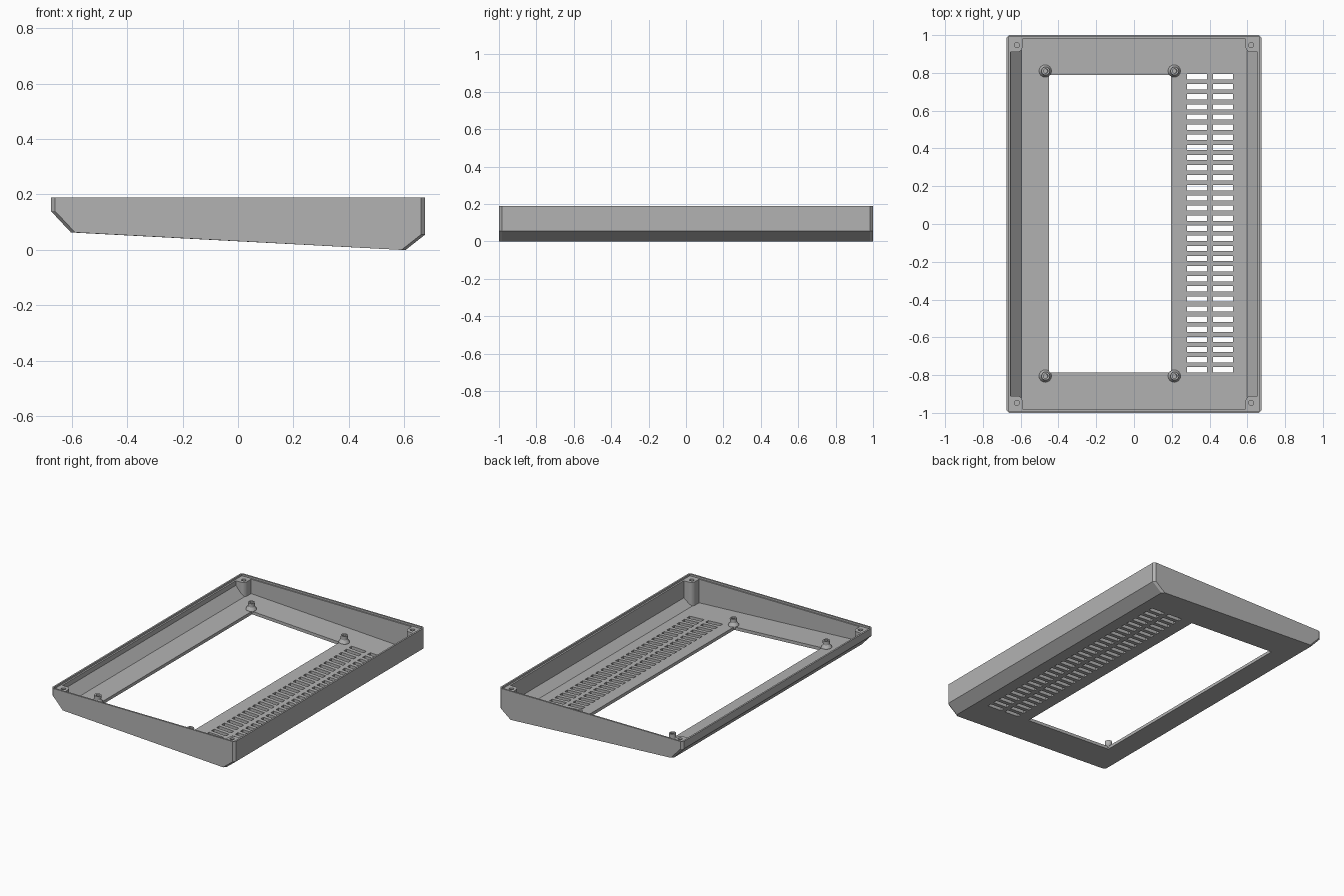
import bpy, bmesh, math
from mathutils import Matrix

if "Cube" in bpy.data.objects:
    bpy.data.objects.remove(bpy.data.objects["Cube"])

grey = bpy.data.materials.new("matte grey")
grey.diffuse_color = (0.45, 0.45, 0.45, 1)
grey.use_nodes = True
grey.node_tree.nodes["Principled BSDF"].inputs["Base Color"].default_value = grey.diffuse_color


def finish(name, bm):
    bmesh.ops.recalc_face_normals(bm, faces=bm.faces)
    me = bpy.data.meshes.new(name)
    bm.to_mesh(me)
    bm.free()
    me.materials.append(grey)
    ob = bpy.data.objects.new(name, me)
    bpy.context.collection.objects.link(ob)
    return ob


def loft(bm, rings):
    """Skin equal-length rings of points and cap both ends."""
    loops = [[bm.verts.new(p) for p in r] for r in rings]
    n = len(loops[0])
    for a, b in zip(loops, loops[1:]):
        for i in range(n):
            j = (i + 1) % n
            bm.faces.new((a[i], a[j], b[j], b[i]))
    bm.faces.new(loops[0])
    bm.faces.new(loops[-1][::-1])


def box(bm, x0, x1, y0, y1, z0, z1):
    pts = [(x0, y0), (x1, y0), (x1, y1), (x0, y1)]
    loft(bm, [[(x, y, z) for x, y in pts] for z in (z0, z1)])


def cut(target, cutter):
    """Subtract the cutter, bake the result, remove the cutter."""
    cutter.hide_render = True
    m = target.modifiers.new("cut", "BOOLEAN")
    m.operation, m.solver, m.object = "DIFFERENCE", "EXACT", cutter
    bpy.context.view_layer.update()
    dg = bpy.context.evaluated_depsgraph_get()
    me = bpy.data.meshes.new_from_object(target.evaluated_get(dg))
    target.modifiers.clear()
    target.data = me
    bpy.data.objects.remove(cutter)


# Outer tray: side profile lofted along y, with chamfered end edges
outer = [(-.675, .19), (-.675, .14), (-.603, .063), (.605, 0), (.675, .055), (.675, .19)]
inset = [(x - math.copysign(.015, x), z) for x, z in outer]
bm = bmesh.new()
loft(bm, [[(x, y, z) for x, z in prof] for y, prof in
          ((-1, inset), (-.985, outer), (.985, outer), (1, inset))])
tray = finish("tray_shell", bm)

# Cavity, keeping rounded screw columns in the corners
inner = [(-.653, .3), (-.653, .147), (-.596, .083), (.597, .021), (.653, .064), (.653, .3)]
bm = bmesh.new()
loft(bm, [[(x, y, z) for x, z in inner] for y in (-.98, .98)])
cavity = finish("cavity_cutter", bm)
bm = bmesh.new()
arc = [(.62 - .03 * math.cos(t), .94 - .03 * math.sin(t))
       for t in [i * math.pi / 12 for i in range(7)]]
column = arc + [(.72, .91), (.72, 1.03), (.59, 1.03)]
for sx in (-1, 1):
    for sy in (-1, 1):
        loft(bm, [[(x * sx, y * sy, z) for x, y in column] for z in (-.1, .4)])
cut(cavity, finish("column_cutter", bm))
cut(tray, cavity)

# Stepped lip around the rim
bm = bmesh.new()
box(bm, -.664, .664, -.989, .989, .178, .4)
cut(tray, finish("lip_cutter", bm))

# Display window, two columns of vent slots, corner screw holes
bm = bmesh.new()
box(bm, -.45, .195, -.785, .79, -.1, .15)
for x0, x1 in ((.28, .387), (.417, .523)):
    for i in range(30):
        y = .78 - i * .0535
        box(bm, x0, x1, y - .014, y + .014, -.1, .1)
for sx in (-1, 1):
    for sy in (-1, 1):
        ring = [(sx * .62 + .014 * math.cos(a), sy * .947 + .014 * math.sin(a))
                for a in [k * math.tau / 20 for k in range(20)]]
        loft(bm, [[(x, y, z) for x, y in ring] for z in (.1, .3)])
cut(tray, finish("opening_cutter", bm))

# Flared standoffs with blind holes, square to the sloping floor
slope = math.atan2(.062, 1.193)
steps = [(.033, -.012), (.033, .004), (.022, .022), (.022, .047), (.012, .047), (.012, .006)]
for sx, x in (("left", -.47), ("right", .213)):
    for sy, y in (("front", -.805), ("back", .81)):
        bm = bmesh.new()
        loft(bm, [[(r * math.cos(k * math.tau / 24), r * math.sin(k * math.tau / 24), z)
                   for k in range(24)] for r, z in steps])
        z = .083 - (x + .596) * .062 / 1.193
        bm.transform(Matrix.Translation((x, y, z)) @ Matrix.Rotation(slope, 4, "Y"))
        ob = finish(f"standoff_{sy}_{sx}", bm)
        bpy.ops.object.select_all(action="DESELECT")
        ob.select_set(True)
        bpy.context.view_layer.objects.active = ob
        bpy.ops.object.shade_smooth_by_angle(angle=math.radians(30))
